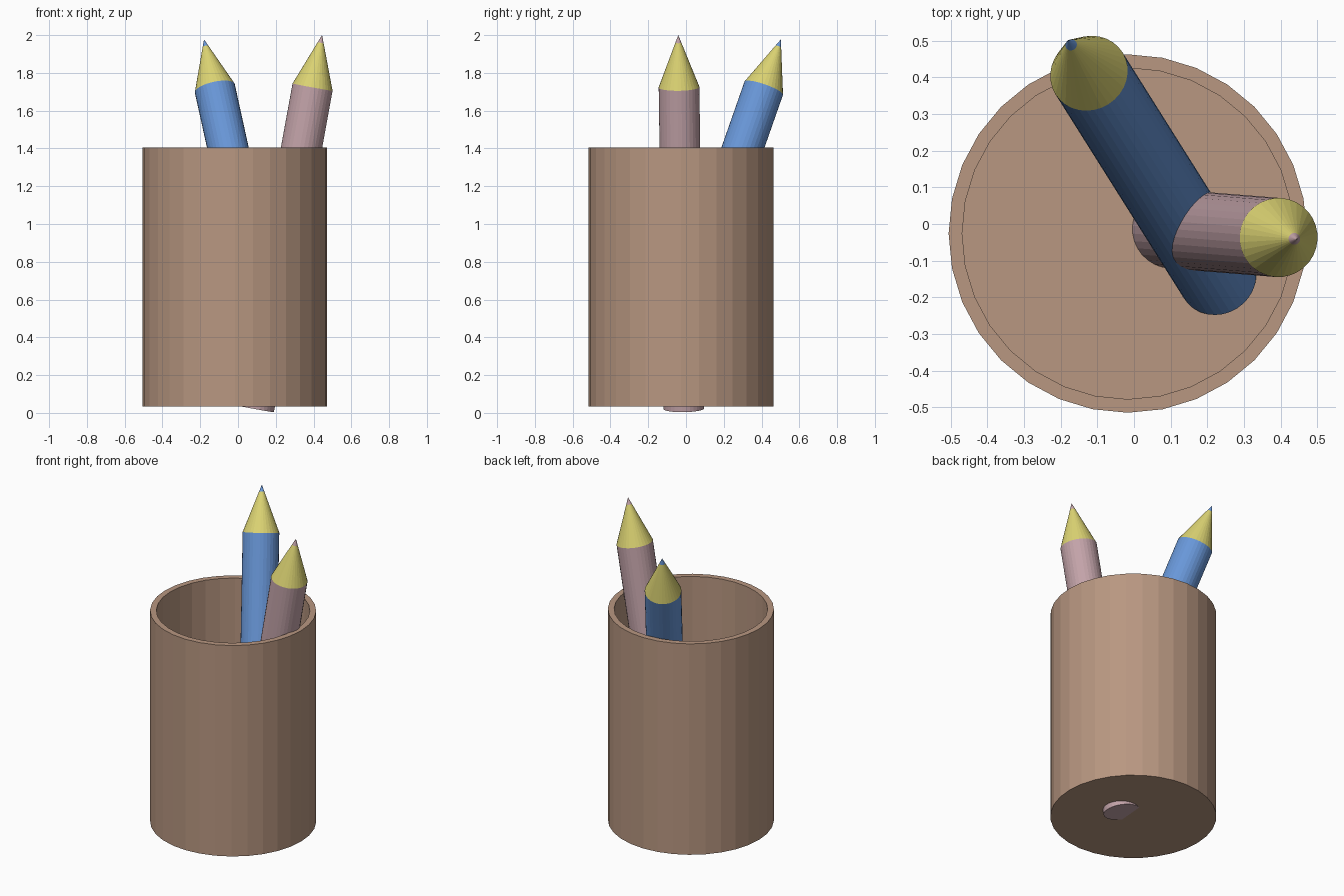
import bpy, bmesh, math
from mathutils import Vector

if "Cube" in bpy.data.objects:
    bpy.data.objects.remove(bpy.data.objects["Cube"])

SIDES = 32


def material(name, rgb):
    m = bpy.data.materials.new(name)
    m.diffuse_color = (*rgb, 1)
    m.use_nodes = True
    m.node_tree.nodes["Principled BSDF"].inputs["Base Color"].default_value = m.diffuse_color
    return m


def lathe(name, profile, mats, band_mats=None):
    """Revolve (radius, z) points; the profile starts and ends on the axis."""
    bm = bmesh.new()
    rings = []
    for r, z in profile:
        if r == 0:
            rings.append([bm.verts.new((0, 0, z))] * SIDES)
        else:
            rings.append([bm.verts.new((r * math.cos(a), r * math.sin(a), z))
                          for a in (2 * math.pi * i / SIDES for i in range(SIDES))])
    for k in range(len(rings) - 1):
        for i in range(SIDES):
            j = (i + 1) % SIDES
            quad = [rings[k][i], rings[k][j], rings[k + 1][j], rings[k + 1][i]]
            face = bm.faces.new(list(dict.fromkeys(quad)))
            face.material_index = band_mats[k] if band_mats else 0
    bmesh.ops.recalc_face_normals(bm, faces=bm.faces)
    # merge the triangle fans of flat caps and floors into single faces
    bmesh.ops.dissolve_limit(bm, angle_limit=0.01, verts=bm.verts, edges=bm.edges,
                             delimit={'MATERIAL'})
    me = bpy.data.meshes.new(name)
    bm.to_mesh(me)
    bm.free()
    for m in mats:
        me.materials.append(m)
    ob = bpy.data.objects.new(name, me)
    bpy.context.collection.objects.link(ob)
    return ob


clay = material("clay", (0.48, 0.31, 0.22))
wood = material("wood", (0.71, 0.65, 0.17))
blue = material("blue", (0.14, 0.31, 0.69))
pink = material("pink", (0.55, 0.37, 0.40))

# Open cup
cup = lathe("cup", [(0, 0.035), (0.489, 0.035), (0.489, 1.405),
                    (0.452, 1.405), (0.452, 0.14), (0, 0.14)], [clay])
cup.location = (-0.017, -0.026, 0)


def pencil(name, paint, foot, tip):
    foot, tip = Vector(foot), Vector(tip)
    axis = tip - foot
    n = axis.length
    # shaft, sharpened wood cone, coloured lead
    ob = lathe(name, [(0, 0), (0.108, 0), (0.108, n - 0.28),
                      (0.016, n - 0.041), (0, n)],
               [paint, wood], [0, 0, 1, 0])
    ob.rotation_euler = axis.to_track_quat('Z', 'Y').to_euler()
    ob.location = foot


# Pencils leaning against the rim
pencil("pink_pencil", pink, (0.084, -0.012, 0.023), (0.445, -0.041, 2.0))
pencil("blue_pencil", blue, (0.228, -0.146, 0.127), (-0.180, 0.502, 1.977))
